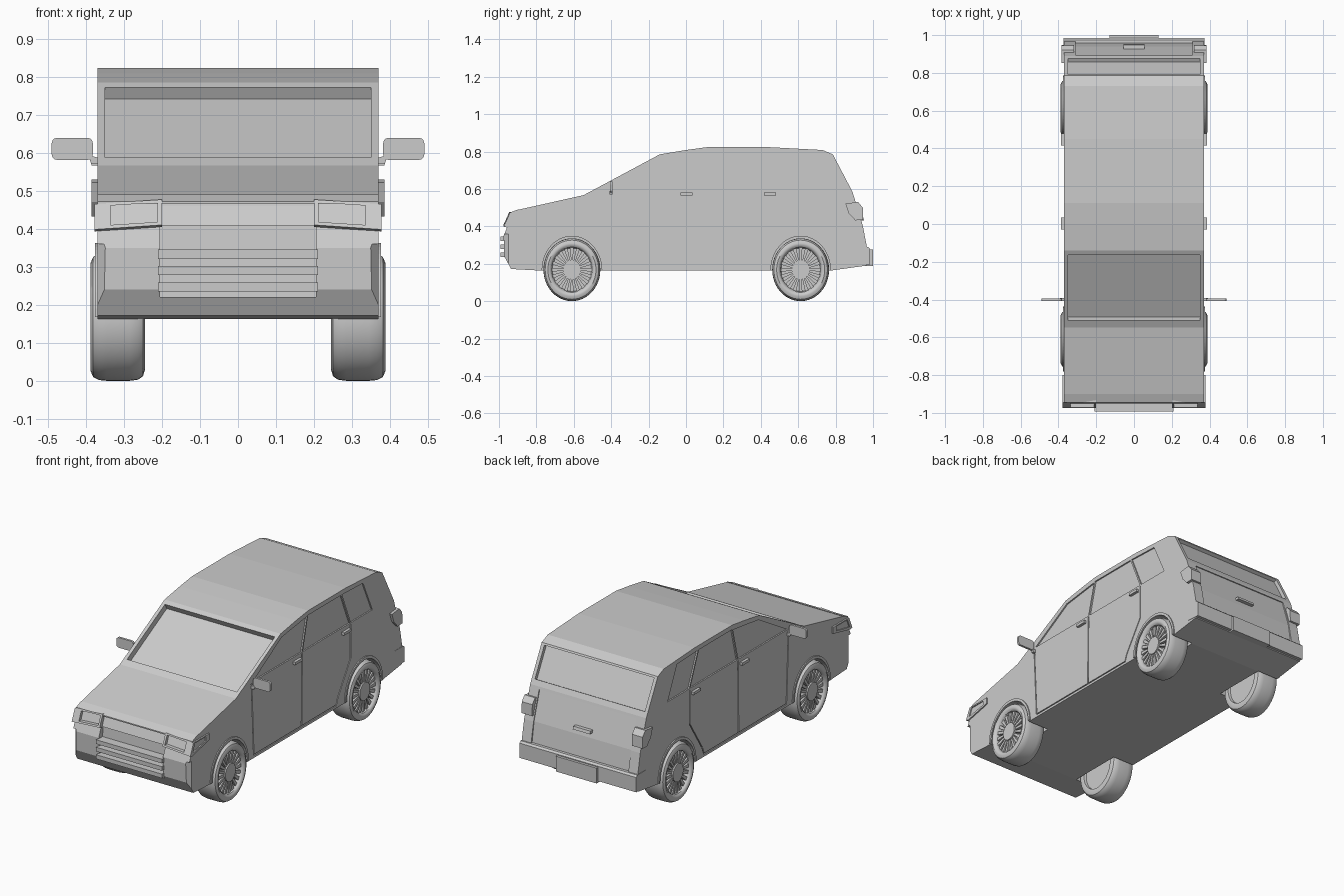
import bpy, bmesh, math
from mathutils import Vector

if "Cube" in bpy.data.objects:
    bpy.data.objects.remove(bpy.data.objects["Cube"])

AXES = {'X': lambda a, b, t: (t, a, b),    # points are (y, z)
        'Y': lambda a, b, t: (a, t, b),    # points are (x, z)
        'Z': lambda a, b, t: (a, b, t)}    # points are (x, y)


def finish(name, bm):
    bmesh.ops.remove_doubles(bm, verts=bm.verts, dist=1e-5)
    bmesh.ops.recalc_face_normals(bm, faces=bm.faces)
    me = bpy.data.meshes.new(name)
    bm.to_mesh(me)
    bm.free()
    ob = bpy.data.objects.new(name, me)
    bpy.context.collection.objects.link(ob)
    return ob


def prism(name, polys, spans, axis='X', dz=0.0):
    """Extrude each polygon over each (start, end) span; dz shifts the outer end."""
    if not isinstance(polys[0][0], tuple):
        polys = [polys]
    f, bm = AXES[axis], bmesh.new()
    for pts in polys:
        for t0, t1 in spans:
            a = [bm.verts.new(f(p, q, t0)) for p, q in pts]
            b = [bm.verts.new(Vector(f(p, q, t1)) + Vector((0, 0, dz))) for p, q in pts]
            bm.faces.new(a)
            bm.faces.new(b[::-1])
            for i in range(len(a)):
                j = (i + 1) % len(a)
                bm.faces.new((a[i], b[i], b[j], a[j]))
    return finish(name, bm)


def sides(x0, x1):
    return [(x0, x1), (-x0, -x1)]


def cut(ob, cutter):
    cutter.hide_render = True
    m = ob.modifiers.new("cut", 'BOOLEAN')
    m.operation, m.solver, m.object = 'DIFFERENCE', 'EXACT', cutter
    bpy.context.view_layer.update()
    me = bpy.data.meshes.new_from_object(ob.evaluated_get(bpy.context.evaluated_depsgraph_get()))
    ob.modifiers.clear()
    ob.data = me
    bpy.data.objects.remove(cutter)


def slab(p, q, out, depth):
    """Side-view quad along segment p-q, reaching 'out' to its left and 'depth' to its right."""
    d = (Vector(q) - Vector(p)).normalized()
    n = Vector((-d.y, d.x))
    p, q = Vector(p), Vector(q)
    return [tuple(v) for v in (p + n * out, q + n * out, q - n * depth, p - n * depth)]


def ellipse(cy, cz, ry, rz, a0=0, a1=360, n=40):
    return [(cy + ry * math.cos(math.radians(a0 + (a1 - a0) * i / n)),
             cz + rz * math.sin(math.radians(a0 + (a1 - a0) * i / n)))
            for i in range(n + (a1 - a0 < 360))]


W = 0.37
WHEELS = {"front": -0.61, "rear": 0.613}
WZ, R, SQ = 0.168, 0.168, 0.905      # wheel height, radius, length squash

# Body shell: side profile extruded across the width
profile = [(-0.935, 0.172), (-0.972, 0.24), (-0.975, 0.35), (-0.93, 0.46), (-0.90, 0.488),
           (-0.547, 0.567), (-0.14, 0.785), (0.0, 0.808), (0.11, 0.823), (0.45, 0.823), (0.73, 0.808),
           (0.785, 0.785), (0.89, 0.585), (0.945, 0.405), (0.968, 0.285), (0.965, 0.19),
           (0.77, 0.163), (-0.77, 0.163)]
body = prism("body_shell", profile, [(-W, W)])

# Wheel wells
for cy in WHEELS.values():
    cut(body, prism("well", ellipse(cy, WZ, 0.16, 0.18), sides(0.235, 0.5)))

# Windscreen, rear window and tailgate recesses
cut(body, prism("screen", slab((-0.51, 0.587), (-0.165, 0.772), 0.05, 0.035), [(-0.35, 0.35)]))
cut(body, prism("rear_glass", slab((0.79, 0.775), (0.875, 0.613), 0.05, 0.02), [(-0.35, 0.35)]))
cut(body, prism("tailgate", [(0.888, 0.57), (0.94, 0.405), (0.958, 0.29), (1.1, 0.29), (1.1, 0.57)],
                [(-0.31, 0.31)]))

# Grille opening and chamfered bumper corners
cut(body, prism("grille_hole", [(-1.1, 0.408), (-0.935, 0.408), (-0.95, 0.22), (-1.1, 0.22)], [(-0.205, 0.205)]))
for s in (-1, 1):
    cut(body, prism("corner", [(s * 0.345, -0.98), (s * 0.39, -1.0), (s * 0.39, -0.925)], [(0.2, 0.36)], 'Z'))

# Side windows, shallowly recessed
windows = [[(-0.395, 0.605), (0.052, 0.605), (0.1, 0.793), (-0.13, 0.762)],
           [(0.062, 0.605), (0.49, 0.605), (0.41, 0.797), (0.11, 0.797)],
           [(0.50, 0.605), (0.695, 0.605), (0.61, 0.79), (0.42, 0.797)]]
for w in windows:
    cut(body, prism("window", w, sides(0.362, 0.4)))

# Door seams
seams = [((-0.405, 0.598), (-0.385, 0.18)), ((0.055, 0.598), (0.05, 0.18)),
         ((0.495, 0.598), (0.495, 0.40)), ((0.495, 0.40), (0.38, 0.22)),
         ((0.38, 0.22), (0.365, 0.18)), ((-0.385, 0.18), (0.367, 0.18))]
for p, q in seams:
    cut(body, prism("seam", slab(p, q, 0.003, 0.003), sides(0.364, 0.4)))

# Wheel arch trims
for end, cy in WHEELS.items():
    arch = (ellipse(cy, WZ, 0.172, 0.195, 0, 180, 28)
            + ellipse(cy, WZ, 0.159, 0.179, 0, 180, 28)[::-1])
    prism(end + "_arch_trim", arch, sides(0.355, 0.376))

# Grille slats
for z in (0.333, 0.29, 0.247):
    prism("grille_slat", [(-0.94, z - 0.012), (-0.992, z - 0.012), (-0.992, z + 0.012), (-0.94, z + 0.012)],
          [(-0.21, 0.21)])

# Hood lip above the grille
prism("hood_lip", [(-0.90, 0.49), (-0.945, 0.472), (-0.945, 0.465), (-0.90, 0.465)], [(-W, W)])

# Headlights: wrapped housings with a recessed lens
head = prism("headlights", [(-0.945, 0.477), (-0.975, 0.41), (-0.955, 0.405), (-0.80, 0.44), (-0.80, 0.477)],
             sides(0.2, 0.378), dz=-0.012)
cut(head, prism("lens", [(-0.93, 0.469), (-0.95, 0.418), (-1.1, 0.418), (-1.1, 0.469)],
                sides(0.212, 0.335), dz=-0.008))
cut(head, prism("side_lens", [(-0.93, 0.458), (-0.95, 0.41), (-0.83, 0.433), (-0.83, 0.458)], sides(0.372, 0.4)))

# Tail lights
prism("tail_lights", [(0.852, 0.522), (0.92, 0.53), (0.945, 0.50), (0.947, 0.435), (0.905, 0.432), (0.87, 0.47)],
      sides(0.318, 0.385))

# Rear bumper, number plate block and tailgate handle
prism("rear_bumper", [(0.90, 0.20), (0.985, 0.195), (0.985, 0.28), (0.975, 0.29), (0.90, 0.29)], [(-0.372, 0.372)])
prism("plate_block", [(0.96, 0.187), (1.0, 0.187), (1.0, 0.275), (0.96, 0.275)], [(-0.13, 0.13)])
prism("tailgate_handle", [(0.92, 0.432), (0.953, 0.432), (0.948, 0.448), (0.92, 0.448)], [(-0.055, 0.055)])

# Door handles
for name, y in (("front", 0.003), ("rear", 0.448)):
    prism(name + "_door_handles", [(y - 0.032, 0.566), (y + 0.032, 0.566), (y + 0.032, 0.582), (y - 0.032, 0.582)],
          sides(0.36, 0.386))

# Door mirrors on short arms
for s, side in ((-1, "left"), (1, "right")):
    cx, cz, hx, hz, r = s * 0.436, 0.61, 0.054, 0.029, 0.014
    face = [(cx + a * (hx - r) + r * math.cos(t), cz + b * (hz - r) + r * math.sin(t))
            for k, (a, b) in enumerate(((1, 1), (-1, 1), (-1, -1), (1, -1)))
            for t in [math.radians(90 * k + 30 * i) for i in range(4)]]
    prism(side + "_mirror", face, [(-0.407, -0.394)], 'Y')
    prism(side + "_mirror_arm", [(s * 0.36, 0.57), (s * 0.386, 0.57), (s * 0.392, 0.59), (s * 0.38, 0.59),
                                 (s * 0.36, 0.585)], [(-0.408, -0.393)], 'Y')

# Wheels: lathed tyre and rim, with spokes and hub
tyre = [(0.352, 0), (0.352, 0.115), (0.378, 0.121), (0.386, 0.13), (0.388, 0.142), (0.381, 0.158), (0.366, 0.166),
        (0.345, 0.168), (0.285, 0.168), (0.263, 0.165), (0.25, 0.156), (0.245, 0.14), (0.248, 0.122),
        (0.262, 0.118), (0.262, 0)]
N = 48
for end, cy in WHEELS.items():
    for s, side in ((-1, "left"), (1, "right")):
        bm, rings = bmesh.new(), []
        for x, r in tyre:
            rings.append([bm.verts.new((s * x, y, z)) for y, z in ellipse(cy, WZ, r * SQ, r, n=N)]
                         if r else [bm.verts.new((s * x, cy, WZ))] * N)
        for a, b in zip(rings, rings[1:]):
            for i in range(N):
                j = (i + 1) % N
                bm.faces.new(list(dict.fromkeys((a[i], a[j], b[j], b[i]))))
        wheel = finish(f"{end}_{side}_wheel", bm)
        for o in bpy.context.selected_objects:
            o.select_set(False)
        wheel.select_set(True)
        bpy.context.view_layer.objects.active = wheel
        bpy.ops.object.shade_smooth_by_angle(angle=math.radians(35))
        spokes = []
        for k in range(20):
            t = 2 * math.pi * k / 20
            spokes.append([(cy + SQ * r * math.cos(t + d), WZ + r * math.sin(t + d))
                           for r, d in ((0.045, -0.12), (0.118, -0.085), (0.118, 0.085), (0.045, 0.12))])
        prism(f"{end}_{side}_spokes", spokes, [(s * 0.348, s * 0.372)])
        prism(f"{end}_{side}_hub", ellipse(cy, WZ, 0.052 * SQ, 0.052, n=24), [(s * 0.345, s * 0.38)])
